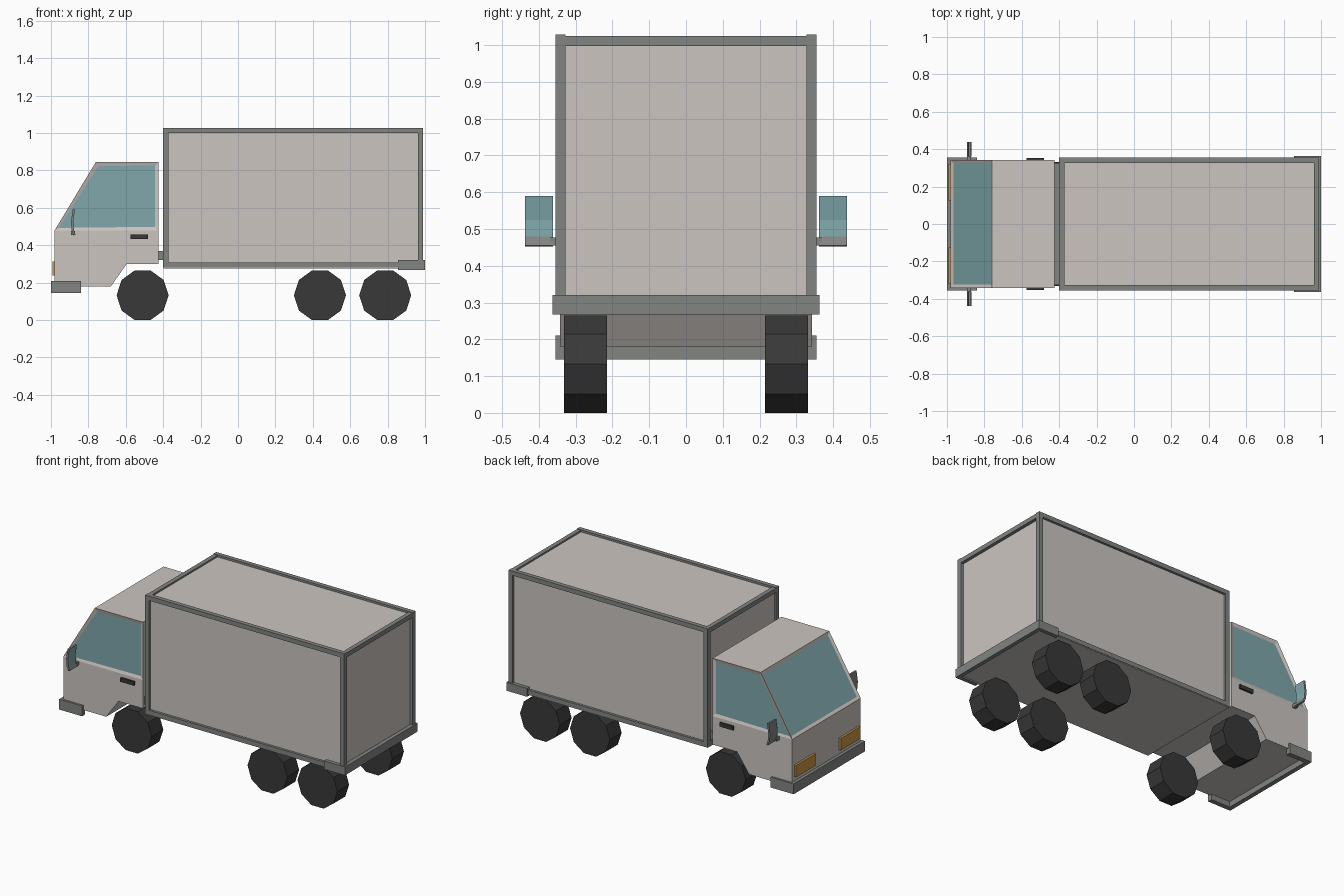
import bpy, bmesh, math
from mathutils import Vector

if "Cube" in bpy.data.objects:
    bpy.data.objects.remove(bpy.data.objects["Cube"])


def material(name, rgb):
    m = bpy.data.materials.new(name)
    m.diffuse_color = (*rgb, 1)
    m.use_nodes = True
    m.node_tree.nodes["Principled BSDF"].inputs["Base Color"].default_value = m.diffuse_color
    return m


BODY = material("warm off white", (0.60, 0.56, 0.53))
GREY = material("trim grey", (0.225, 0.235, 0.225))
GLASS = material("blue green glass", (0.215, 0.39, 0.41))
DARK = material("rubber black", (0.04, 0.04, 0.04))
AMBER = material("amber lamp", (0.60, 0.30, 0.06))


def finish(bm, name, *mats):
    bmesh.ops.recalc_face_normals(bm, faces=bm.faces)
    mesh = bpy.data.meshes.new(name)
    bm.to_mesh(mesh)
    bm.free()
    for m in mats:
        mesh.materials.append(m)
    ob = bpy.data.objects.new(name, mesh)
    bpy.context.collection.objects.link(ob)
    return ob


def add_box(bm, x, y, z):
    vs = bmesh.ops.create_cube(bm, size=1)["verts"]
    for v in vs:
        v.co = Vector([(r[0] + r[1]) / 2 + c * (r[1] - r[0]) for c, r in zip(v.co, (x, y, z))])


def boxes(name, mat, *ranges):
    bm = bmesh.new()
    for r in ranges:
        add_box(bm, *r)
    return finish(bm, name, mat)


def extrude_profile(points, y0, y1):
    """Extrude an x/z outline along y."""
    bm = bmesh.new()
    face = bm.faces.new([bm.verts.new((x, y0, z)) for x, z in points])
    geom = bmesh.ops.extrude_face_region(bm, geom=[face])["geom"]
    for v in geom:
        if isinstance(v, bmesh.types.BMVert):
            v.co.y = y1
    bmesh.ops.recalc_face_normals(bm, faces=bm.faces)
    return bm


def mirror_y(ob):
    mod = ob.modifiers.new("mirror", "MIRROR")
    mod.use_axis = (False, True, False)


# Cab with windows inset above the belt line
bm = extrude_profile([(-0.98, 0.18), (-0.68, 0.18), (-0.595, 0.30), (-0.425, 0.30),
                      (-0.425, 0.845), (-0.76, 0.845), (-0.98, 0.48)], -0.342, 0.342)
bmesh.ops.bisect_plane(bm, geom=bm.verts[:] + bm.edges[:] + bm.faces[:], dist=1e-4,
                       plane_co=(0, 0, 0.48), plane_no=(0, 0, 1))
bm.normal_update()
panes = [f for f in bm.faces if f.calc_center_median().z > 0.5
         and (abs(f.normal.y) > 0.9 or (f.normal.x < -0.5))]
for f in panes:
    f.material_index = 1
    rim = bmesh.ops.inset_region(bm, faces=[f], thickness=0.026, depth=-0.006)["faces"]
    for r in rim:
        r.material_index = 0
finish(bm, "cab", BODY, GLASS)

# Cargo box panels and floor
boxes("cargo_panels", BODY, ((-0.39, 0.97), (-0.34, 0.34), (0.29, 1.015)))
boxes("cargo_floor", BODY, ((-0.398, 0.985), (-0.352, 0.352), (0.276, 0.288)))

# Cargo frame: bars along all twelve edges
X, Y, Z, T = (-0.40, 0.99), (-0.355, 0.355), (0.28, 1.028), 0.028


def ends(r):
    return ((r[0], r[0] + T), (r[1] - T, r[1]))


bars = [(x, y, Z) for x in ends(X) for y in ends(Y)]
bars += [((X[0] + T, X[1] - T), y, z) for y in ends(Y) for z in ends(Z)]
bars += [(x, (Y[0] + T, Y[1] - T), z) for x in ends(X) for z in ends((Z[0], Z[1] - 0.003))]
boxes("cargo_frame", GREY, *bars)

# Coupling between cab and cargo box
boxes("coupling", GREY, ((-0.43, -0.395), (-0.325, 0.325), (0.32, 0.37)))


# U-shaped bumpers
def bumper(name, outer, inner, end, y, t, z):
    bm = bmesh.new()
    pts = [(outer, -y), (end, -y), (end, -y + t), (inner, -y + t),
           (inner, y - t), (end, y - t), (end, y), (outer, y)]
    face = bm.faces.new([bm.verts.new((a, b, z[0])) for a, b in pts])
    geom = bmesh.ops.extrude_face_region(bm, geom=[face])["geom"]
    for v in geom:
        if isinstance(v, bmesh.types.BMVert):
            v.co.z = z[1]
    finish(bm, name, GREY)


bumper("front_bumper", -1.0, -0.972, -0.84, 0.355, 0.03, (0.145, 0.21))
bumper("rear_bumper", 1.0, 0.975, 0.855, 0.363, 0.025, (0.267, 0.32))

# Headlights
lamp = boxes("headlight", AMBER, ((-0.993, -0.975), (0.125, 0.32), (0.237, 0.312)))
mirror_y(lamp)

# Door handles
handle = boxes("door_handle", DARK, ((-0.575, -0.48), (0.338, 0.353), (0.433, 0.458)))
mirror_y(handle)

# Side mirrors: bent housing with glass facing backwards, on a short arm
bm = extrude_profile([(-0.878, 0.452), (-0.889, 0.48), (-0.893, 0.525), (-0.884, 0.59),
                      (-0.872, 0.59), (-0.881, 0.525), (-0.877, 0.48), (-0.868, 0.455)], 0.362, 0.438)
for f in bm.faces:
    c = f.calc_center_median()
    if f.normal.x > 0.5 and c.z > 0.48:
        f.material_index = 1
mirror_y(finish(bm, "side_mirror", GREY, GLASS))
arm = boxes("mirror_arm", GREY, ((-0.892, -0.872), (0.335, 0.37), (0.455, 0.477)))
mirror_y(arm)

# Ten-sided wheels
for label, x in (("front", -0.51), ("middle", 0.438), ("rear", 0.787)):
    R = 0.139
    pts = [(x + R * math.cos(math.tau * i / 10), 0.1325 + R * math.sin(math.tau * i / 10))
           for i in range(10)]
    mirror_y(finish(extrude_profile(pts, 0.215, 0.332), label + "_wheels", DARK))
